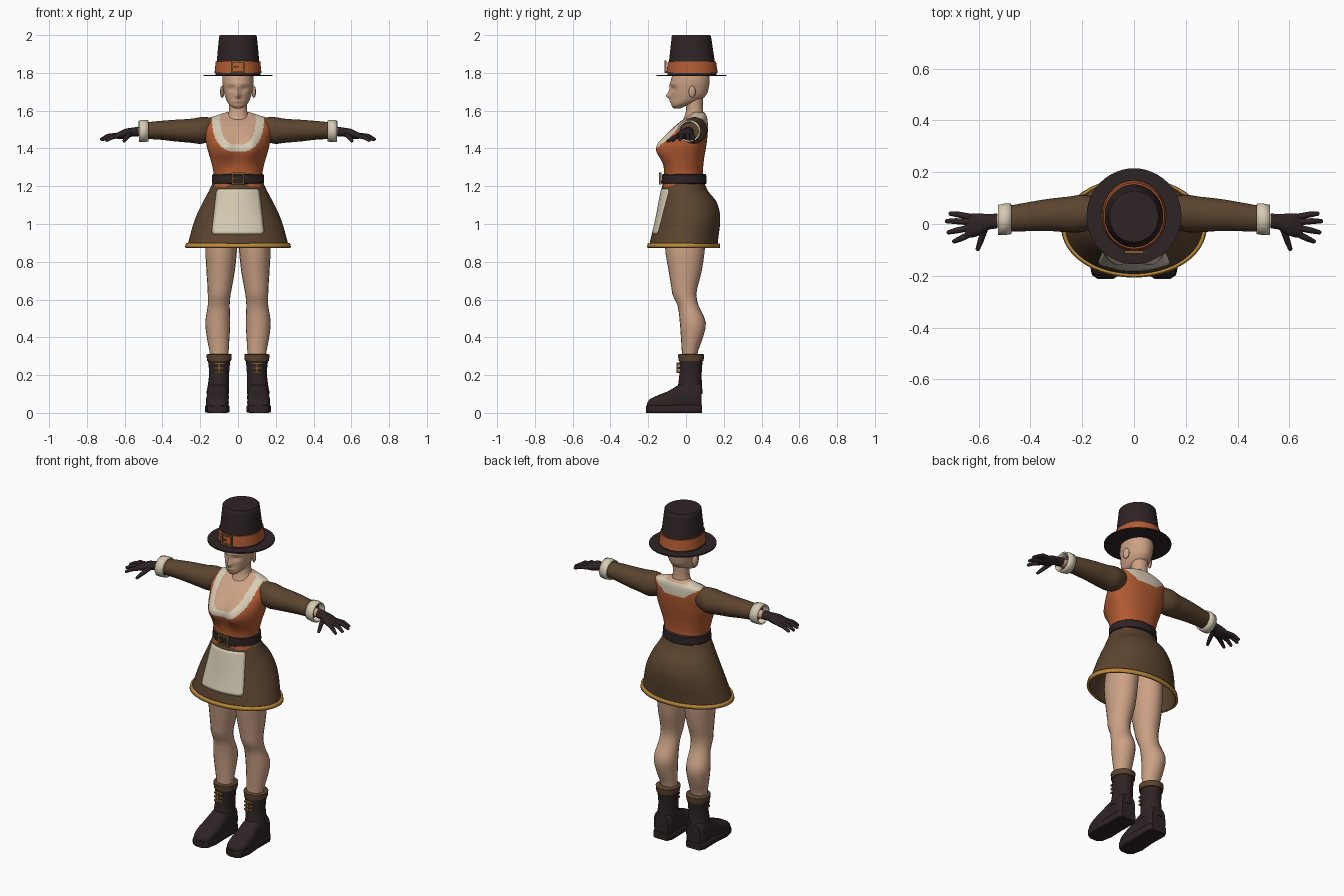
import bpy, bmesh
from math import cos, sin, pi, exp, radians
from mathutils import Vector, Matrix

if "Cube" in bpy.data.objects:
    bpy.data.objects.remove(bpy.data.objects["Cube"], do_unlink=True)


def material(name, r, g, b):
    m = bpy.data.materials.new(name)
    m.use_nodes = True
    m.diffuse_color = (r, g, b, 1)
    m.node_tree.nodes["Principled BSDF"].inputs["Base Color"].default_value = (r, g, b, 1)
    return m


SKIN = material("skin", .60, .36, .235)
ORANGE = material("orange_cloth", .45, .105, .032)
BROWN = material("brown_cloth", .105, .058, .028)
DARK = material("dark_leather", .028, .017, .018)
CREAM = material("cream_linen", .68, .61, .46)
GOLD = material("gold_trim", .50, .25, .045)
BRONZE = material("bronze_buckle", .24, .12, .03)


def finish(name, bm, mats, rule=None, mirror=False, thick=0, angle=40):
    """Turn a bmesh into a smooth shaded object."""
    bmesh.ops.recalc_face_normals(bm, faces=bm.faces)
    for f in bm.faces:
        f.smooth = True
        if rule:
            f.material_index = rule(f.calc_center_median())
    me = bpy.data.meshes.new(name)
    bm.to_mesh(me)
    bm.free()
    me.set_sharp_from_angle(angle=radians(angle))
    for m in mats:
        me.materials.append(m)
    ob = bpy.data.objects.new(name, me)
    bpy.context.collection.objects.link(ob)
    if thick:
        ob.modifiers.new("thickness", "SOLIDIFY").thickness = thick
    if mirror:
        ob.modifiers.new("mirror", "MIRROR")
    return ob


def sample(rows, t):
    """Smooth interpolation of a table whose first column is t."""
    i = max(k for k in range(len(rows) - 1) if rows[k][0] <= t + 1e-9)
    a, b = rows[i], rows[i + 1]
    p, q = rows[max(i - 1, 0)], rows[min(i + 2, len(rows) - 1)]
    h = b[0] - a[0]
    s = (t - a[0]) / h
    out = [t]
    for k in range(1, len(a)):
        m0 = (b[k] - p[k]) / (b[0] - p[0]) * h
        m1 = (q[k] - a[k]) / (q[0] - a[0]) * h
        out.append((2*s**3 - 3*s*s + 1) * a[k] + (s**3 - 2*s*s + s) * m0
                   + (3*s*s - 2*s**3) * b[k] + (s**3 - s*s) * m1)
    return out


AXES = {"z": lambda t, a, b: (a, b, t), "x": lambda t, a, b: (t, a, b), "y": lambda t, a, b: (a, t, b)}


def tube(name, rows, mats, axis="z", rings=0, sides=32, power=1, caps=True, warp=None, **kw):
    """Loft rows of (position, centre, half width, low side, high side)."""
    if rings:
        lo, hi = rows[0][0], rows[-1][0]
        rows = [sample(rows, lo + (hi - lo) * k / rings) for k in range(rings + 1)]
    bm = bmesh.new()
    loops = []
    for t, c, r, b0, b1 in rows:
        loop = []
        for k in range(sides):
            u, v = cos(2 * pi * k / sides), sin(2 * pi * k / sides)
            u = abs(u) ** power * (1 if u > 0 else -1)
            v = abs(v) ** power * (1 if v > 0 else -1)
            co = Vector(AXES[axis](t, c + r * u, (b0 + b1) / 2 + (b1 - b0) / 2 * v))
            loop.append(bm.verts.new(warp(co) if warp else co))
        loops.append(loop)
    for p, q in zip(loops, loops[1:]):
        for k in range(sides):
            j = (k + 1) % sides
            bm.faces.new((p[k], p[j], q[j], q[k]))
    if caps:
        bm.faces.new(loops[0])
        bm.faces.new(loops[-1])
    return finish(name, bm, mats, **kw)


def boxes(name, parts, mat, **kw):
    """One object from several (centre, size) boxes."""
    bm = bmesh.new()
    for c, s in parts:
        bmesh.ops.create_cube(bm, size=1, matrix=Matrix.Translation(c) @ Matrix.Diagonal((*s, 1)))
    return finish(name, bm, [mat], **kw)


def buckle(name, y, z, w, h, bar=.009):
    parts = [((s * w, y, z), (bar, .012, 2 * h + bar)) for s in (-1, 1)]
    parts += [((0, y, z + s * h), (2 * w, .012, bar)) for s in (-1, 1)]
    boxes(name, parts + [((-w / 2, y - .004, z), (w, .006, bar * .7))], BRONZE)


def bump(x, z, sx, sz):
    return exp(-(x / sx) ** 2 / 2 - (z / sz) ** 2 / 2)


# Head with nose, lips and eye sockets
def face_shape(co):
    if co.y < 0:
        x, z = co.x, co.z
        co.y -= .021 * bump(x, z - 1.678, .009, .012) + .009 * bump(x, z - 1.705, .008, .02)
        co.y -= .006 * bump(x, z - 1.649, .018, .006) + .004 * bump(x, z - 1.742, .05, .008)
        co.y += .009 * bump(abs(x) - .034, z - 1.715, .014, .010)
    return co


tube("head", [(1.612, 0, .018, -.065, -.03), (1.625, 0, .038, -.076, 0), (1.645, 0, .056, -.079, .06),
              (1.68, 0, .070, -.080, .105), (1.72, 0, .079, -.081, .120), (1.76, 0, .083, -.079, .125),
              (1.80, 0, .080, -.070, .12)], [SKIN], rings=50, sides=64, warp=face_shape)
tube("neck", [(1.52, 0, .08, -.03, .10), (1.56, 0, .062, -.012, .10), (1.60, 0, .048, 0, .09),
              (1.68, 0, .048, .0, .09)], [SKIN], rings=12)
bm = bmesh.new()
bmesh.ops.create_uvsphere(bm, u_segments=14, v_segments=10, radius=1, matrix=Matrix.Translation((.084, .033, 1.70))
                          @ Matrix.Rotation(.35, 4, "Z") @ Matrix.Diagonal((.010, .020, .032, 1)))
finish("ear", bm, [SKIN], mirror=True)

# Hat
tube("hat_brim", [(1.783, 0, .183, -.155, .215), (1.790, 0, .183, -.155, .215)], [DARK], sides=48)
tube("hat_crown", [(1.788, 0, .120, -.098, .163), (1.97, 0, .102, -.078, .136), (1.995, 0, .099, -.075, .132),
                   (2.0, 0, .094, -.070, .127)], [DARK], sides=48)
tube("hat_band", [(1.800, 0, .124, -.103, .168), (1.860, 0, .118, -.096, .159)], [ORANGE], sides=48)
buckle("hat_buckle", -.108, 1.832, .032, .028)


# Bodice: neckline colours follow a U at the front and a wide yoke behind
def bust(co):
    if co.y < 0:
        w = min(1, -co.y / .05)
        co.y -= .064 * w * sum(bump(co.x + s * .072, co.z - 1.402, .049, .055) for s in (-1, 1))
    return co


def neckline(c):
    x, drop = abs(c.x), max(0, 1.58 - c.z)
    if c.y < .045:
        if (x / .095) ** 2.6 + (drop / .162) ** 2.6 < 1:
            return 2
        return 1 if (x / .138) ** 2.6 + (drop / .197) ** 2.6 < 1 else 0
    if x < .07 and c.z > 1.578:
        return 2
    return 1 if c.z > 1.505 and x < .065 + (c.z - 1.505) * 1.4 else 0


tube("bodice", [(1.195, 0, .137, -.125, .098), (1.24, 0, .130, -.118, .095), (1.28, 0, .131, -.113, .090),
                (1.34, 0, .145, -.105, .095), (1.40, 0, .163, -.100, .105), (1.45, 0, .172, -.090, .112),
                (1.50, 0, .180, -.068, .116), (1.54, 0, .172, -.032, .115), (1.562, 0, .150, .0, .112),
                (1.578, 0, .105, .02, .106), (1.592, 0, .06, .03, .095)],
     [ORANGE, CREAM, SKIN], rings=90, sides=144, power=.9, warp=bust, rule=neckline)

# Belt
tube("belt", [(1.212, 0, .134, -.124, .104), (1.216, 0, .139, -.129, .109), (1.260, 0, .137, -.127, .107),
              (1.265, 0, .131, -.121, .101)], [DARK], sides=48)
buckle("belt_buckle", -.136, 1.24, .031, .027)

# Skirt with hem, and the apron following its front
SKIRT = [(.875, 0, .266, -.192, .165), (.90, 0, .260, -.188, .164), (1.0, 0, .232, -.163, .176),
         (1.06, 0, .209, -.150, .175), (1.12, 0, .179, -.139, .155), (1.17, 0, .152, -.129, .115),
         (1.212, 0, .132, -.120, .095)]
tube("skirt", SKIRT, [BROWN], rings=32, sides=64, caps=False, thick=-.004)
tube("skirt_hem", [(.873, 0, .269, -.195, .168), (.896, 0, .264, -.191, .167)], [GOLD],
     sides=64, caps=False, thick=-.012)
bm = bmesh.new()
N = 16
grid = []
for i in range(N + 1):
    z = .948 + .237 * i / N
    t, c, rx, y0, y1 = sample(SKIRT, z)
    half = .140 - .026 * i / N - (.008 if i in (0, N) else 0)
    line = []
    for j in range(N + 1):
        x = half * (2 * j / N - 1)
        y = (y0 + y1) / 2 - (y1 - y0) / 2 * (1 - (x / rx) ** 2) ** .5 - .006
        line.append(bm.verts.new((x, y, z)))
    grid.append(line)
for p, q in zip(grid, grid[1:]):
    for j in range(N):
        bm.faces.new((p[j], p[j + 1], q[j + 1], q[j]))
finish("apron", bm, [CREAM], thick=.004)

# Sleeves, cuffs and wrists
tube("sleeve", [(.12, .045, .045, 1.45, 1.562), (.19, .042, .071, 1.425, 1.566), (.25, .037, .069, 1.430, 1.557),
                (.33, .035, .062, 1.437, 1.552), (.42, .027, .055, 1.447, 1.545), (.49, .020, .049, 1.450, 1.538)],
     [BROWN], axis="x", rings=20, mirror=True)
tube("sleeve_cuff", [(.474, .020, .051, 1.445, 1.541), (.50, .018, .053, 1.441, 1.544),
                     (.524, .016, .050, 1.442, 1.540)], [CREAM], axis="x", caps=False, thick=-.008, mirror=True)
tube("wrist", [(.45, .017, .028, 1.463, 1.515), (.545, .011, .025, 1.465, 1.510)], [SKIN], axis="x", mirror=True)

# Gloves: palm and fingers
tube("glove_palm", [(.528, .012, .029, 1.463, 1.515), (.56, .008, .030, 1.463, 1.510),
                    (.60, -.002, .043, 1.452, 1.503), (.635, -.007, .046, 1.450, 1.486),
                    (.652, -.008, .038, 1.456, 1.477)], [DARK], axis="x", rings=12, sides=24, mirror=True)
fingers = [((.635, .028, 1.469), (.675, .036, 1.465), (.708, .040, 1.450)),
           ((.640, .008, 1.471), (.688, .011, 1.466), (.722, .011, 1.449)),
           ((.640, -.016, 1.470), (.685, -.025, 1.464), (.715, -.032, 1.447)),
           ((.632, -.038, 1.467), (.668, -.056, 1.459), (.694, -.067, 1.443)),
           ((.575, -.018, 1.475), (.592, -.065, 1.455), (.603, -.096, 1.440))]
bm = bmesh.new()
for path in fingers:
    radii = (.0125, .0115, .0085)
    for k, point in enumerate(path):
        p = Vector(point)
        bmesh.ops.create_icosphere(bm, subdivisions=2, radius=radii[k], matrix=Matrix.Translation(p))
        if k:
            d = p - Vector(path[k - 1])
            turn = d.to_track_quat("Z", "Y").to_matrix().to_4x4()
            bmesh.ops.create_cone(bm, segments=12, radius1=radii[k - 1], radius2=radii[k], depth=d.length,
                                  matrix=Matrix.Translation(p - d / 2) @ turn)
finish("glove_fingers", bm, [DARK], mirror=True)

# Legs
tube("leg", [(.27, .10, .046, -.022, .058), (.32, .10, .050, -.022, .062), (.40, .105, .060, -.027, .090),
             (.48, .107, .066, -.033, .105), (.57, .102, .058, -.045, .066), (.62, .100, .060, -.070, .055),
             (.66, .097, .064, -.077, .060), (.75, .092, .075, -.092, .083), (.87, .088, .083, -.110, .100),
             (1.05, .075, .075, -.105, .110)], [SKIN], rings=26, sides=20, mirror=True)

# Boots
tube("boot_shaft", [(.10, .108, .060, -.050, .088), (.16, .103, .055, -.040, .084), (.21, .10, .053, -.035, .083),
                    (.29, .10, .060, -.036, .089)], [DARK], rings=10, sides=24, mirror=True)
tube("boot_cuff", [(.276, .10, .064, -.040, .093), (.308, .10, .067, -.042, .096), (.312, .10, .060, -.036, .089)],
     [BROWN], sides=24, mirror=True)
tube("boot_foot", [(-.207, .110, .030, .010, .050), (-.195, .110, .048, .008, .070), (-.14, .110, .060, .005, .097),
                   (-.09, .109, .060, .005, .117), (-.04, .107, .056, .005, .148), (.02, .107, .057, .005, .165),
                   (.07, .107, .057, .005, .160), (.083, .107, .045, .01, .15)],
     [DARK], axis="y", rings=22, sides=28, power=.7, mirror=True)
tube("boot_sole", [(-.212, .110, .030, 0, .038), (-.198, .110, .052, 0, .042), (-.14, .110, .065, 0, .042),
                   (-.05, .108, .060, 0, .042), (.06, .108, .062, 0, .042), (.086, .108, .048, 0, .042)],
     [DARK], axis="y", sides=28, power=.3, mirror=True)
straps = [((.10, -.041, z), (.054, .014, .009)) for z in (.215, .238, .261)]
boxes("boot_straps", straps + [((.10, -.046, .238), (.012, .010, .055))], BRONZE, mirror=True)
